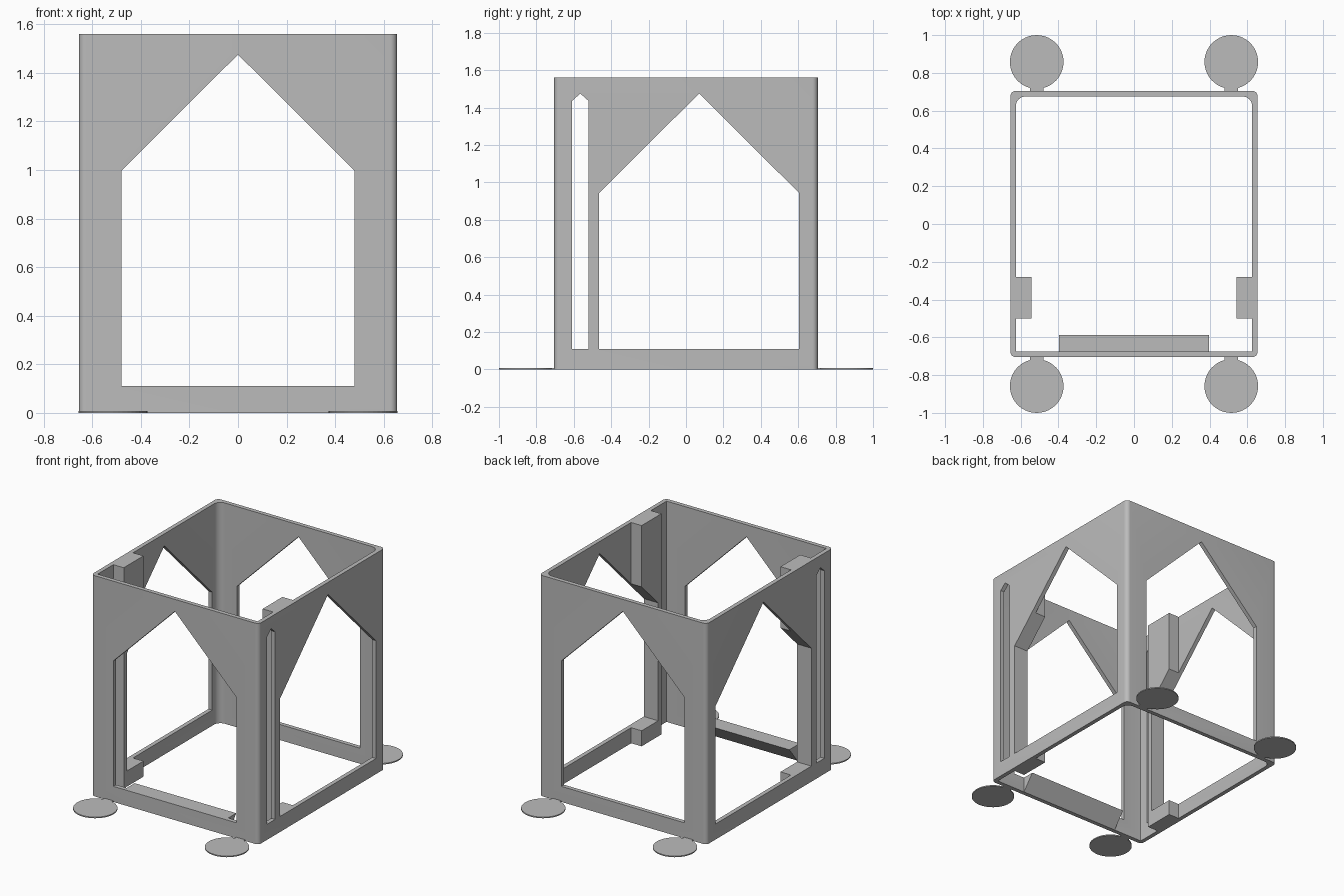
import bpy, bmesh, math
from mathutils import Matrix, Vector

cube = bpy.data.objects.get("Cube")
if cube:
    bpy.data.objects.remove(cube, do_unlink=True)

grey = bpy.data.materials.new("plain grey")
grey.use_nodes = True
grey.diffuse_color = (0.5, 0.5, 0.5, 1)
grey.node_tree.nodes["Principled BSDF"].inputs["Base Color"].default_value = (0.5, 0.5, 0.5, 1)

HX, HY, TOP, WALL = 0.655, 0.705, 1.56, 0.03
SILL, PEAK = 0.11, 1.475


def add_object(name, bm):
    bmesh.ops.recalc_face_normals(bm, faces=bm.faces)
    mesh = bpy.data.meshes.new(name)
    bm.to_mesh(mesh)
    bm.free()
    mesh.materials.append(grey)
    obj = bpy.data.objects.new(name, mesh)
    bpy.context.collection.objects.link(obj)
    return obj


def prism(name, profile, start, end, axis="z"):
    """Extrude a 2D profile along the given axis."""
    place = {"x": lambda a, b, t: (t, a, b),
             "y": lambda a, b, t: (a, t, b),
             "z": lambda a, b, t: (a, b, t)}[axis]
    bm = bmesh.new()
    face = bm.faces.new([bm.verts.new(place(a, b, start)) for a, b in profile])
    moved = bmesh.ops.extrude_face_region(bm, geom=[face])["geom"]
    bmesh.ops.translate(bm, vec=Vector(place(0, 0, end - start)),
                        verts=[v for v in moved if isinstance(v, bmesh.types.BMVert)])
    return add_object(name, bm)


def rounded_rect(hx, hy, front_r, back_r, steps=8):
    corners = [(1, 1, back_r), (-1, 1, back_r), (-1, -1, front_r), (1, -1, front_r)]
    points = []
    for quarter, (sx, sy, r) in enumerate(corners):
        for i in range(steps + 1):
            a = (quarter + i / steps) * math.pi / 2
            points.append((sx * (hx - r) + r * math.cos(a), sy * (hy - r) + r * math.sin(a)))
    return points


def pointed(left, right, shoulder):
    """Opening with a peaked head."""
    return [(left, SILL), (right, SILL), (right, shoulder),
            ((left + right) / 2, PEAK), (left, shoulder)]


def cut(obj, cutter):
    mod = obj.modifiers.new("opening", "BOOLEAN")
    mod.operation = "DIFFERENCE"
    mod.solver = "EXACT"
    mod.object = cutter
    bpy.context.view_layer.objects.active = obj
    bpy.ops.object.modifier_apply(modifier=mod.name)


# Open box with rounded corners
outer = rounded_rect(HX, HY, 0.03, 0.03)
inner = rounded_rect(HX - WALL, HY - WALL, 0.004, 0.05)
bm = bmesh.new()
loops = [[bm.verts.new((x, y, z)) for x, y in ring]
         for ring, z in ((outer, 0), (outer, TOP), (inner, TOP), (inner, 0))]
count = len(outer)
for k in range(4):
    a, b = loops[k], loops[(k + 1) % 4]
    for i in range(count):
        j = (i + 1) % count
        bm.faces.new((a[i], a[j], b[j], b[i]))
frame = add_object("box_frame", bm)

# Guide rails on the side walls
rails = []
for side, sx in (("left", 1), ("right", -1)):
    xa, xb = sx * 0.543, sx * (HX - WALL)
    profile = [(xa, -0.5), (xb, -0.5), (xb, -0.28), (xa, -0.28)]
    rails.append(prism(side + "_guide_rail", profile, 0, TOP))

# Peaked openings
front_cut = prism("front_cutter", pointed(-0.48, 0.48, 0.997), -1, 1, "y")
side_cut = prism("side_cutter", pointed(-0.465, 0.605, 0.943), -1, 1, "x")
slot_cut = prism("slot_cutter", pointed(-0.61, -0.52, 1.435), -1, 1, "x")
for cutter in (front_cut, side_cut, slot_cut):
    cut(frame, cutter)
for rail in rails:
    cut(rail, side_cut)
for cutter in (front_cut, side_cut, slot_cut):
    bpy.data.objects.remove(cutter, do_unlink=True)

# Sloped ledge inside the front wall
inside = -HY + WALL
prism("front_ledge", [(inside, 0), (inside, SILL), (-0.587, SILL)], -0.397, 0.397, "x")

# Thin round foot pads with short necks
RADIUS, CENTRE, NECK = 0.142, 0.858, 0.035
gap = math.asin(NECK / RADIUS)
for end, sy in (("front", -1), ("back", 1)):
    for side, sx in (("left", 1), ("right", -1)):
        pad = [(-NECK, HY), (NECK, HY)]
        for i in range(41):
            a = -math.pi / 2 + gap + (2 * math.pi - 2 * gap) * i / 40
            pad.append((RADIUS * math.cos(a), CENTRE + RADIUS * math.sin(a)))
        pad = [(sx * 0.515 + x, sy * y) for x, y in pad]
        prism(f"{end}_{side}_foot_pad", pad, 0, 0.008)

# Smooth the rounded corners, keep edges sharp
bpy.ops.object.select_all(action="DESELECT")
frame.select_set(True)
bpy.context.view_layer.objects.active = frame
bpy.ops.object.shade_smooth_by_angle(angle=math.radians(30))
